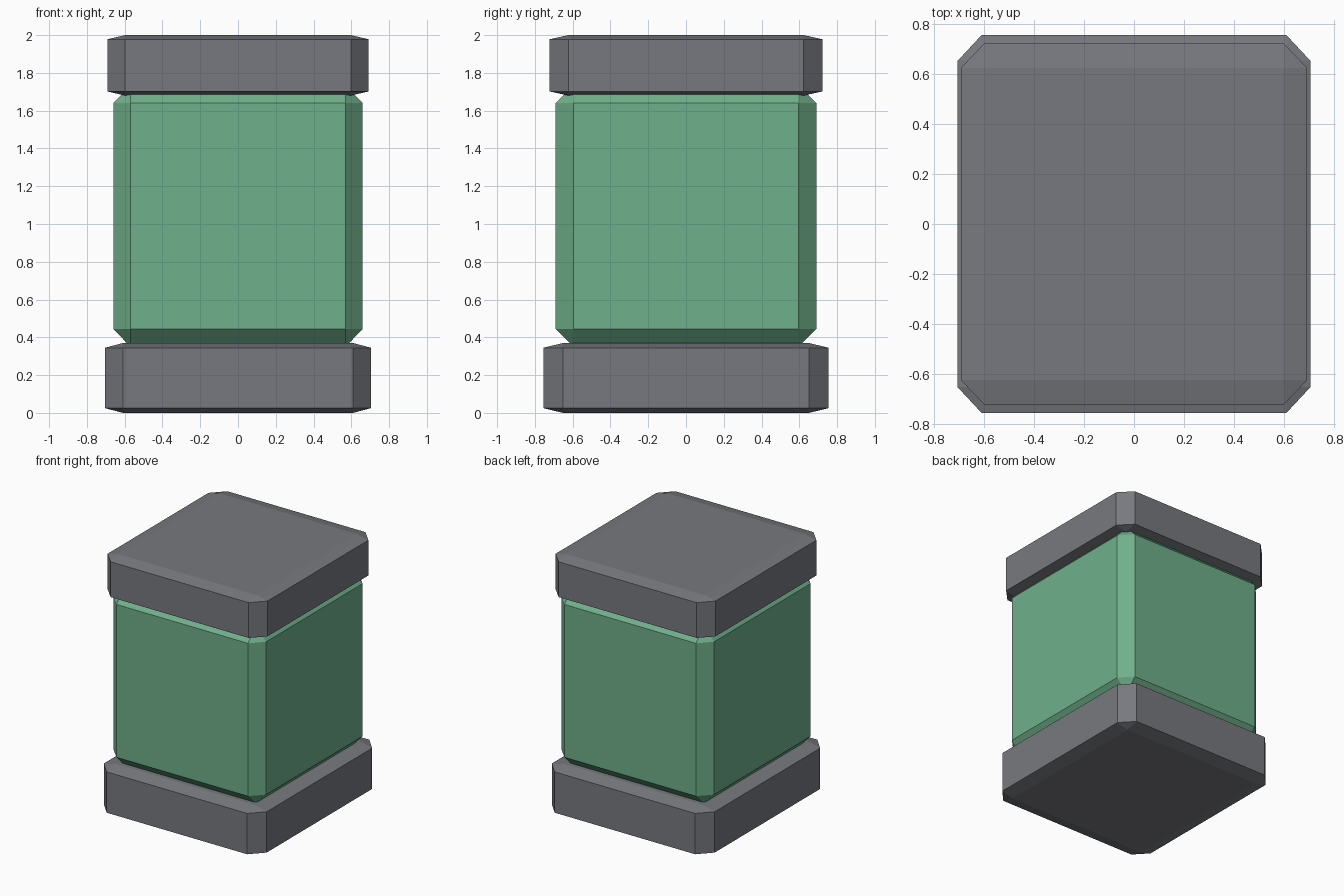
import bpy
import bmesh
from mathutils import Matrix, Vector

cube = bpy.data.objects.get("Cube")
if cube:
    bpy.data.objects.remove(cube, do_unlink=True)


def material(name, rgb):
    mat = bpy.data.materials.new(name)
    mat.use_nodes = True
    color = (*rgb, 1.0)
    mat.diffuse_color = color
    mat.node_tree.nodes["Principled BSDF"].inputs["Base Color"].default_value = color
    return mat


def chamfered_block(name, half_x, half_y, bottom, top, mat):
    """Unit cube with chamfered edges, stretched so chamfers follow its size."""
    bm = bmesh.new()
    bmesh.ops.create_cube(bm, size=1.0)
    bmesh.ops.bevel(bm, geom=bm.edges[:], offset=0.0685, segments=1,
                    affect='EDGES', profile=0.5)
    size = Vector((2 * half_x, 2 * half_y, top - bottom))
    bmesh.ops.transform(bm, matrix=Matrix.Diagonal(size).to_4x4(), verts=bm.verts)
    bmesh.ops.translate(bm, vec=(0, 0, (bottom + top) / 2), verts=bm.verts)
    bmesh.ops.recalc_face_normals(bm, faces=bm.faces)
    mesh = bpy.data.meshes.new(name)
    bm.to_mesh(mesh)
    bm.free()
    mesh.materials.append(mat)
    obj = bpy.data.objects.new(name, mesh)
    bpy.context.collection.objects.link(obj)
    return obj


grey = material("grey metal", (0.184, 0.191, 0.209))
green = material("soft green", (0.159, 0.432, 0.258))

# Wide foot, tall body tucked into both ends, slightly narrower lid
chamfered_block("base", 0.705, 0.755, 0.0, 0.37, grey)
chamfered_block("body", 0.66, 0.69, 0.35, 1.735, green)
chamfered_block("lid", 0.692, 0.722, 1.68, 2.0, grey)
